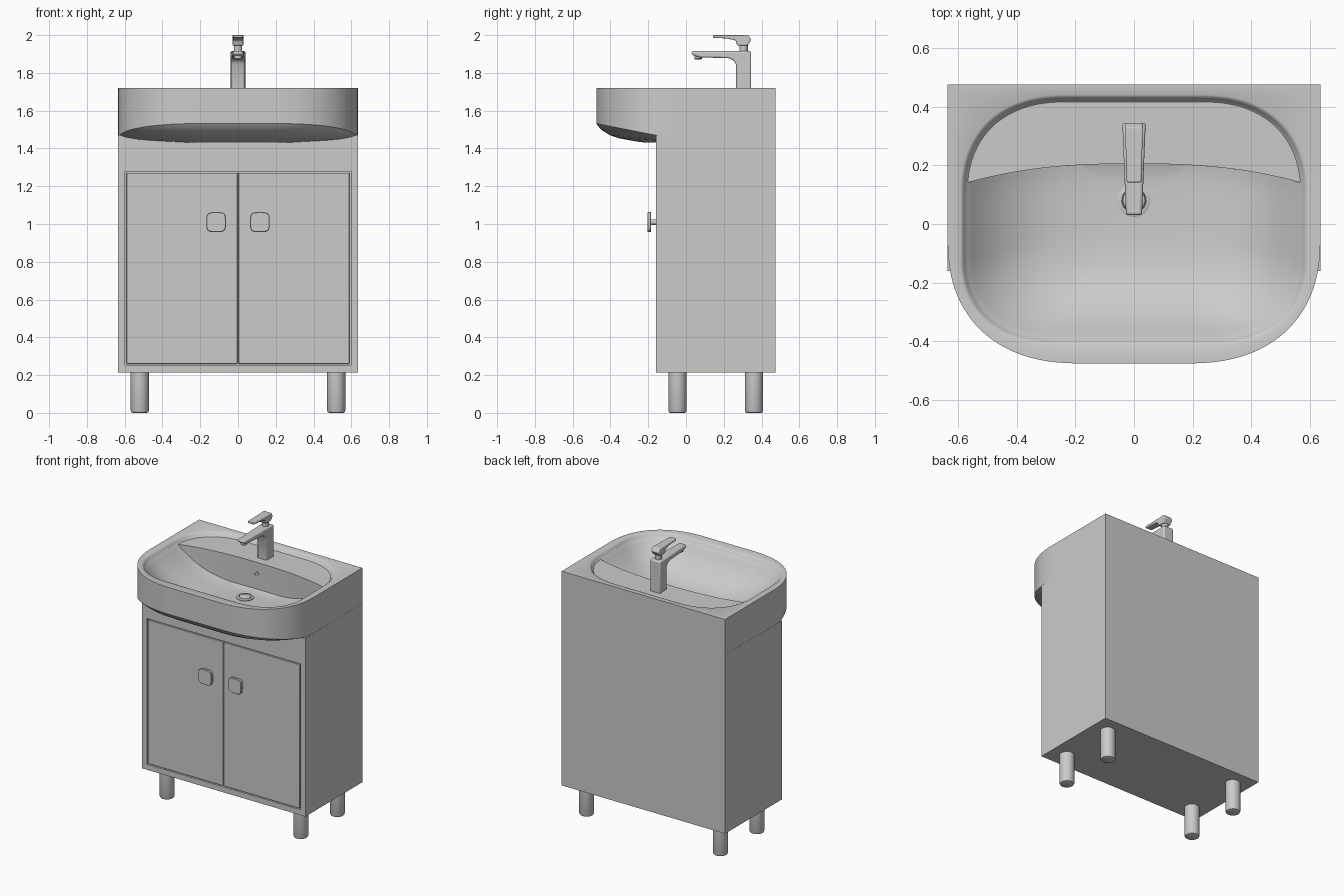
import bpy, bmesh, math
from mathutils import Vector

if "Cube" in bpy.data.objects:
    bpy.data.objects.remove(bpy.data.objects["Cube"])


def finish(bm, name, bevel=0, segs=3, angle=35):
    bmesh.ops.remove_doubles(bm, verts=bm.verts, dist=1e-5)
    bmesh.ops.recalc_face_normals(bm, faces=bm.faces)
    me = bpy.data.meshes.new(name)
    bm.to_mesh(me)
    bm.free()
    ob = bpy.data.objects.new(name, me)
    bpy.context.collection.objects.link(ob)
    bpy.ops.object.select_all(action='DESELECT')
    ob.select_set(True)
    bpy.context.view_layer.objects.active = ob
    bpy.ops.object.shade_smooth_by_angle(angle=math.radians(angle))
    if bevel:
        m = ob.modifiers.new("bevel", 'BEVEL')
        m.width, m.segments, m.limit_method = bevel, segs, 'ANGLE'
        m.angle_limit = math.radians(35)
    return ob


def loft(name, rings, **kw):
    """Skin closed rings of equal length and cap both ends."""
    bm = bmesh.new()
    rows = [[bm.verts.new(p) for p in r] for r in rings]
    n = len(rows[0])
    for a, b in zip(rows, rows[1:]):
        for i in range(n):
            bm.faces.new((a[i], a[(i + 1) % n], b[(i + 1) % n], b[i]))
    bm.faces.new(rows[0])
    bm.faces.new(rows[-1])
    return finish(bm, name, **kw)


def rect(x0, x1, z0, z1, y):
    return [(x0, y, z0), (x1, y, z0), (x1, y, z1), (x0, y, z1)]


def turned(name, center, profile, axis='Z', n=32, **kw):
    """Round part from (radius, offset along axis) pairs."""
    cx, cy, cz = center
    rings = []
    for r, h in profile:
        ring = []
        for i in range(n):
            a = math.tau * i / n
            u, v = r * math.cos(a), r * math.sin(a)
            ring.append((cx + u, cy + v, cz + h) if axis == 'Z' else (cx + u, cy + h, cz + v))
        rings.append(ring)
    return loft(name, rings, **kw)


# Cabinet with a shallow door recess
Y = -0.16
loft("cabinet", [rect(-.636, .636, .215, 1.47, .475), rect(-.636, .636, .215, 1.47, Y),
                 rect(-.597, .597, .253, 1.277, Y), rect(-.597, .597, .253, 1.277, Y + .025)])

# Doors, knobs and legs, mirrored left and right
for s, side in ((-1, "left"), (1, "right")):
    xa, xb = sorted((s * .003, s * .590))
    loft(side + "_door", [rect(xa, xb, .260, 1.270, Y + .03), rect(xa, xb, .260, 1.270, Y)],
         bevel=.002, segs=2)
    plate = []
    for k, y in ((.94, -.184), (1, -.187), (1, -.201), (.94, -.205)):
        ring = []
        for i in range(40):
            c, q = math.cos(math.tau * i / 40), math.sin(math.tau * i / 40)
            ring.append((s * .116 + k * .052 * math.copysign(abs(c) ** .5, c), y,
                         1.01 + k * .053 * math.copysign(abs(q) ** .5, q)))
        plate.append(ring)
    loft(side + "_knob_plate", plate)
    turned(side + "_knob_stem", (s * .116, 0, 1.01), [(.015, -.19), (.015, Y + .005)], axis='Y')
    for y, end in ((-.045, "front"), (.36, "back")):
        turned(f"{end}_{side}_leg", (s * .52, y, 0),
               [(.038, 0), (.044, .003), (.048, .012), (.048, .22)])

# Basin outlines: half path from front middle to back middle, split at the bowl's back wall
NF, NB = 44, 28


def wall_y(x):
    return .205 - .065 * (abs(x) / .57) ** 2.5


def half_outline(hw, yf, yb, front, back, p=2.3):
    pts = [Vector((0, yf))]
    for (rx, ry), cy, sy in ((front, yf + front[1], -1), (back, yb - back[1], 1)):
        for i in range(61):
            a = math.pi / 2 * (i / 60 if sy > 0 else 1 - i / 60)
            pts.append(Vector((hw - rx + rx * max(0, math.cos(a)) ** (2 / p),
                               cy + sy * ry * max(0, math.sin(a)) ** (2 / p))))
    return pts + [Vector((0, yb))]


def resample(pts, n):
    d = [0]
    for a, b in zip(pts, pts[1:]):
        d.append(d[-1] + (b - a).length)
    out, j = [], 0
    for i in range(n + 1):
        t = d[-1] * i / n
        while j < len(pts) - 2 and d[j + 1] < t:
            j += 1
        f = (t - d[j]) / max(d[j + 1] - d[j], 1e-9)
        out.append(pts[j].lerp(pts[j + 1], min(f, 1)))
    return out


def ring2d(pts, cut=False, corner=None):
    g = [p.y - wall_y(p.x) for p in pts]
    i = next(i for i, v in enumerate(g) if v > 0)
    c = pts[i - 1].lerp(pts[i], g[i - 1] / (g[i - 1] - g[i]))
    front = resample(pts[:i] + [c], NF)
    if cut:
        back = [Vector((c.x * (1 - j / NB), wall_y(c.x * (1 - j / NB)))) for j in range(NB + 1)]
    else:
        back = resample([c] + pts[i:], NB)
    half = front + back[1:]
    if corner:
        k = min(range(len(half)), key=lambda m: (half[m] - Vector(corner)).length)
        half[k] = Vector(corner)
    return half + [Vector((-p.x, p.y)) for p in half[-2:0:-1]]


def inner(d):
    return half_outline(.592 - d, -.412 + d, .44 - d, (.33 - d, .30 - d), (.36 - d, .34 - d))


# Basin: underside, apron, rim, tap ledge and bowl in one skin
outer = ring2d(half_outline(.635, -.475, .475, (.45, .42), (.0001, .0001)), corner=(.635, .475))
rings = []
for k, f in ((.3, 0), (.5, .03), (.63, .13), (.75, .24), (.85, .40), (.93, .63), (.97, .81), (1, 1)):
    rings.append([(p.x * k, p.y * k,
                   1.43 + f * (.04 + .062 * max(0, (-.16 - p.y) / .315))) for p in outer])
rings.append([(p.x, p.y, 1.72) for p in outer])
for d, z in ((0, 1.72), (.006, 1.717), (.013, 1.708), (.018, 1.698), (.024, 1.693)):
    rings.append([(p.x, p.y, z) for p in ring2d(inner(d))])
C = Vector((0, .05))


def bowl_z(k):
    return 1.493 + .20 * k ** 3.5


for i in range(19):
    k = 1 - .55 * i / 18
    last = ring2d([C + (p - C) * k for p in inner(.024)], cut=True)
    rings.append([(p.x, p.y, bowl_z(k)) for p in last])
D = Vector((0, .08))
for j in (.8, .6, .4, .2, .08):
    rings.append([(*(D + (p - D) * j), bowl_z(.45 * j)) for p in last])
loft("basin", rings)

# Drain with domed plug, and overflow ring on the bowl's back wall
turned("drain", (0, .08, 1.492), [(.056, 0), (.056, .006), (.05, .009), (.042, .009), (.04, .005),
                                  (.037, .010), (.025, .015), (.008, .017)])
turned("overflow", (0, .205, 1.61), [(.018, .003), (.018, -.004), (.013, -.004), (.012, .001)], axis='Y')


# Tap: side profiles extruded across x, tapering towards the tip
def tap_part(name, profile, w0, slope, bevel):
    loft(name, [[(s * (w0 + slope * y), y, z) for y, z in profile] for s in (-1, 1)], bevel=bevel)


tap_part("tap_body", [(.265, 1.685), (.345, 1.685), (.345, 1.915), (.03, 1.915), (.03, 1.897),
                      (.07, 1.882), (.225, 1.878), (.25, 1.868), (.265, 1.845)], .026, .04, .01)
turned("tap_aerator", (0, .065, 1.872), [(.017, 0), (.021, .004), (.021, .02)])
turned("tap_neck", (0, .305, 1.905), [(.022, 0), (.022, .05)])
tap_part("tap_lever", [(.142, 2.0), (.33, 2.0), (.346, 1.975), (.325, 1.945), (.272, 1.945),
                       (.262, 1.972), (.22, 1.982), (.142, 1.986)], .022, .024, .005)
